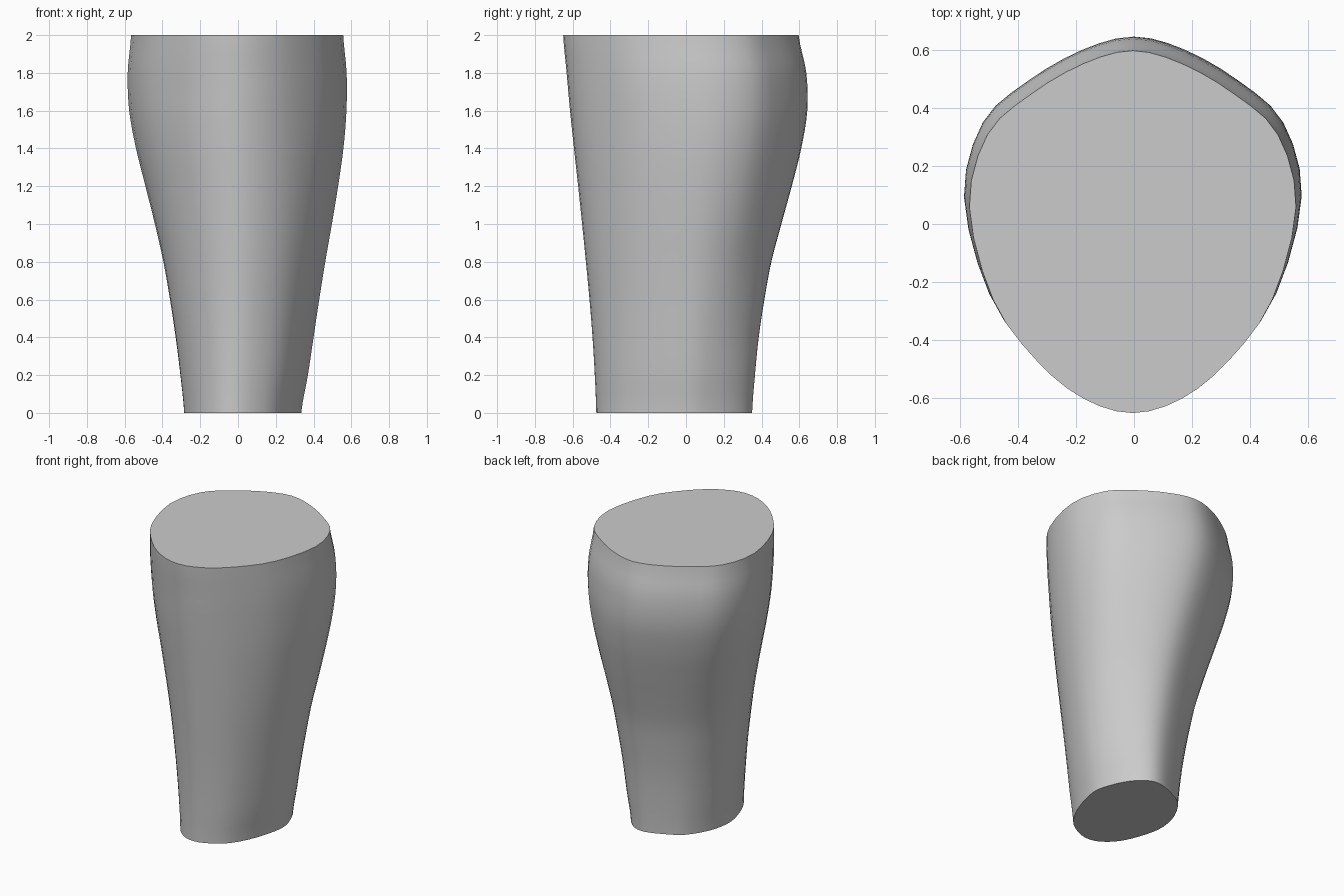
import bpy, bmesh, math

if "Cube" in bpy.data.objects:
    bpy.data.objects.remove(bpy.data.objects["Cube"])

# Bounds of the leg at even heights from z=0 to z=2: left, right, front, back
bounds = [
    (-.285, .335, -.475, .350), (-.305, .370, -.483, .365),
    (-.330, .400, -.495, .385), (-.360, .430, -.511, .415),
    (-.395, .462, -.530, .452), (-.440, .497, -.550, .505),
    (-.490, .530, -.571, .560), (-.540, .558, -.593, .610),
    (-.576, .574, -.614, .642), (-.584, .575, -.632, .637),
    (-.566, .557, -.650, .596)]

# Matching cross-sections, both starting at the shin and running round the right side
half = [(0, -.65), (.17, -.60), (.33, -.47), (.48, -.26), (.562, .06),
        (.50, .31), (.35, .45), (.17, .555), (0, .60)]
top = half + [(-x, y) for x, y in half[-2:0:-1]]
base = [(-.01, -.475), (.10, -.44), (.20, -.36), (.285, -.20), (.335, 0), (.31, .13),
        (.25, .25), (.17, .33), (.08, .35), (-.04, .31), (-.16, .24), (-.25, .10),
        (-.285, -.05), (-.265, -.19), (-.20, -.35), (-.11, -.445)]


def spline(p0, p1, p2, p3, t):
    return tuple(.5 * (2*b + (c - a)*t + (2*a - 5*b + 4*c - d)*t*t + (3*b - a - 3*c + d)*t**3)
                 for a, b, c, d in zip(p0, p1, p2, p3))


def smooth_loop(pts, steps):
    n = len(pts)
    return [spline(pts[i-1], pts[i], pts[(i+1) % n], pts[(i+2) % n], s/steps)
            for i in range(n) for s in range(steps)]


def fit(pts, x0, x1, y0, y1):
    xs, ys = [p[0] for p in pts], [p[1] for p in pts]
    a, b, c, d = min(xs), max(xs), min(ys), max(ys)
    return [(x0 + (x-a)/(b-a)*(x1-x0), y0 + (y-c)/(d-c)*(y1-y0)) for x, y in pts]


def bounds_at(u):
    n = len(bounds) - 1
    i = min(int(u*n), n - 1)
    get = lambda k: bounds[max(0, min(n, k))]
    return spline(get(i-1), get(i), get(i+1), get(i+2), u*n - i)


# Lower leg: loft from ankle section to knee section
top_loop = fit(smooth_loop(top, 3), -1, 1, -1, 1)
base_loop = fit(smooth_loop(base, 3), -1, 1, -1, 1)
levels = 40
bm = bmesh.new()
rings = []
for k in range(levels + 1):
    u = k / levels
    w = min(1, u / .85)
    mix = [(p[0]*(1-w) + q[0]*w, p[1]*(1-w) + q[1]*w) for p, q in zip(base_loop, top_loop)]
    rings.append([bm.verts.new((x, y, 2*u)) for x, y in fit(mix, *bounds_at(u))])
for lo, hi in zip(rings, rings[1:]):
    for i in range(len(lo)):
        j = (i + 1) % len(lo)
        bm.faces.new((lo[i], lo[j], hi[j], hi[i]))
bm.faces.new(rings[0][::-1])
bm.faces.new(rings[-1])
mesh = bpy.data.meshes.new("lower_leg")
bm.to_mesh(mesh)
bm.free()
leg = bpy.data.objects.new("lower_leg", mesh)
bpy.context.collection.objects.link(leg)
bpy.context.view_layer.objects.active = leg
leg.select_set(True)
bpy.ops.object.shade_smooth_by_angle(angle=math.radians(40))
